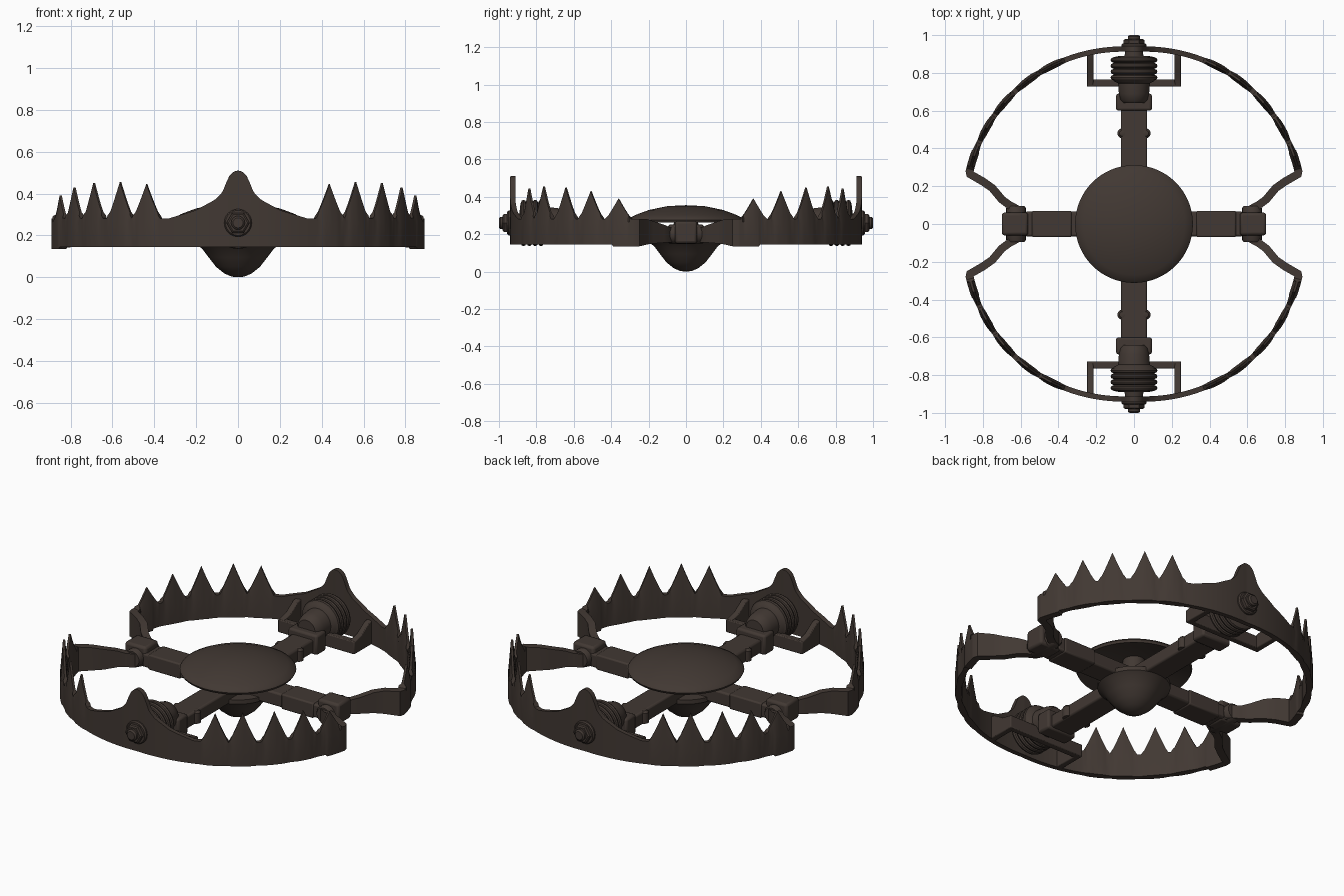
import bpy, bmesh, math
from mathutils import Vector

if "Cube" in bpy.data.objects:
    bpy.data.objects.remove(bpy.data.objects["Cube"])

iron = bpy.data.materials.new("dark brown iron")
iron.diffuse_color = (0.054, 0.040, 0.033, 1)
iron.use_nodes = True
iron.node_tree.nodes["Principled BSDF"].inputs["Base Color"].default_value = iron.diffuse_color
parts = []


def finish(name, bm, mirror=(False, False), bevel=0):
    bmesh.ops.recalc_face_normals(bm, faces=bm.faces)
    me = bpy.data.meshes.new(name)
    bm.to_mesh(me)
    bm.free()
    me.materials.append(iron)
    ob = bpy.data.objects.new(name, me)
    bpy.context.collection.objects.link(ob)
    if bevel:
        b = ob.modifiers.new("bevel", "BEVEL")
        b.width, b.segments = bevel, 2
    if any(mirror):
        m = ob.modifiers.new("mirror", "MIRROR")
        m.use_axis = (mirror[0], mirror[1], False)
    parts.append(ob)
    return ob


def prism(name, outline, x0, x1, mirror=(False, False), bevel=0.008):
    """Extrude a (y, z) outline along x."""
    bm = bmesh.new()
    f = bm.faces.new([bm.verts.new((x0, y, z)) for y, z in outline])
    r = bmesh.ops.extrude_face_region(bm, geom=[f])
    vs = [v for v in r["geom"] if isinstance(v, bmesh.types.BMVert)]
    bmesh.ops.translate(bm, verts=vs, vec=(x1 - x0, 0, 0))
    return finish(name, bm, mirror, bevel)


def box(name, x, y, z, mirror=(False, False), bevel=0.008):
    out = [(y[0], z[0]), (y[1], z[0]), (y[1], z[1]), (y[0], z[1])]
    return prism(name, out, x[0], x[1], mirror, bevel)


def lathe(name, prof, axis="Z", centre=(0, 0, 0), n=48, mirror=(False, False)):
    """Revolve a (radius, height) profile around an axis."""
    bm = bmesh.new()
    rings = []
    for r, h in prof:
        ring = []
        for i in range(n if r > 0 else 1):
            a = 2 * math.pi * i / n
            u, v = r * math.cos(a), r * math.sin(a)
            p = (u, v, h) if axis == "Z" else (u, h, v)
            ring.append(bm.verts.new(Vector(p) + Vector(centre)))
        rings.append(ring)
    for a, b in zip(rings, rings[1:]):
        for i in range(n):
            j = (i + 1) % n
            if len(a) == 1:
                bm.faces.new((a[0], b[i], b[j]))
            elif len(b) == 1:
                bm.faces.new((a[i], a[j], b[0]))
            else:
                bm.faces.new((a[i], a[j], b[j], b[i]))
    return finish(name, bm, mirror)


def lerp(table, x):
    for (a, p), (b, q) in zip(table, table[1:]):
        if x <= b:
            return p + (q - p) * max(0, x - a) / (b - a)
    return table[-1][1]


# jaws: one quarter band with teeth and centre lug, mirrored twice
teeth = [(62.5, .165), (53.5, .175), (43, .17), (33, .15), (23, .11)]
lug = [(0, .51), (.02, .505), (.04, .487), (.055, .455), (.075, .405),
       (.11, .37), (.2, .32), (.33, .28)]
path = []      # x, y, bottom, top, thickness, top thickness
for k in range(147):
    deg = 90 - k * .5
    t = k / 146
    r = .925 + .025 * math.sin(math.pi * t) - .012 * t
    x, y = r * math.cos(math.radians(deg)), r * math.sin(math.radians(deg))
    if k == 0:
        x = 0
    bite = max(h * max(0, 1 - abs(deg - d) / 4.6) ** 1.15 for d, h in teeth)
    top = max(lerp(lug, x), .28 + bite)
    end = deg < 25
    thick = .042 if end else .028 + min(bite, .08) * .12
    path.append((x, y, .135 if end else .145, top, thick,
                 .012 if bite > .02 else thick))
for x, y, b, t in [(.80, .225, .145, .28), (.75, .19, .15, .27), (.70, .13, .155, .25),
                   (.66, .10, .155, .235), (.62, .08, .155, .235), (.605, .05, .155, .235)]:
    path.append((x, y, b, t, .042, .042))
bm = bmesh.new()
loops = []
for i, (x, y, b, t, w, wt) in enumerate(path):
    p, q = path[max(i - 1, 0)], path[min(i + 1, len(path) - 1)]
    d = Vector((q[0] - p[0], q[1] - p[1])).normalized()
    n = Vector((-d.y, d.x)) if i else Vector((0, 1))
    m = min(.265, t - .01)
    loops.append([bm.verts.new((x + n.x * s * e / 2, y + n.y * s * e / 2, z))
                  for s, e, z in ((1, w, b), (1, w, m), (1, wt, t),
                                  (-1, wt, t), (-1, w, m), (-1, w, b))])
for a, c in zip(loops, loops[1:]):
    for i in range(6):
        j = (i + 1) % 6
        bm.faces.new((a[i], a[j], c[j], c[i]))
bm.faces.new(loops[-1])
finish("toothed_jaws", bm, (True, True))

# pressure plate: shallow domed shell, with post and rounded base below
plate = [(0, .355), (.1, .35), (.2, .329), (.27, .303), (.305, .285), (.312, .275),
         (.305, .262), (.26, .275), (.18, .3), (.09, .318), (0, .322)]
lathe("pressure_plate", plate, n=64)
lathe("plate_post", [(0, .2), (.07, .2), (.06, .325), (0, .325)])
lathe("base_dome", [(0, 0), (.03, .003), (.065, .018), (.105, .05), (.14, .095),
                    (.17, .135), (.195, .155), (.195, .18), (0, .18)])

# cross bars, with collars and side rivets
box("long_bar", (-.07, .07), (-.68, .68), (.155, .232), bevel=.01)
box("cross_bar", (-.58, .58), (-.065, .065), (.155, .235), bevel=.01)
box("cross_bar_sleeve", (.33, .54), (-.07, .07), (.15, .24), (True, False))
box("bar_collar", (-.095, .095), (.60, .69), (.145, .262), (False, True), .012)
lathe("bar_rivet_sides", [(0, -.085), (.02, -.08), (.028, -.07), (.028, .0), (0, .0)],
      "Y", (0, 0, 0), 16)
rivet = parts.pop()
bpy.data.objects.remove(rivet)
for sx in (-1, 1):
    for sy in (-1, 1):
        lathe("bar_rivet", [(0, .16), (.026, .16), (.026, .22), (.015, .232), (0, .235)],
              "Z", (sx * .062, sy * .48, 0), 16)

# jaw hinges at the ends of the cross bar
box("hinge_block", (.56, .70), (-.06, .06), (.15, .27), (True, False), .014)
lathe("hinge_pin", [(0, -.095), (.045, -.095), (.052, -.085), (.052, .085),
                    (.045, .095), (0, .095)], "Y", (.625, 0, .2), 20, (True, False))

# spring brackets inside the jaws
side = [(.735, .145), (.91, .145), (.92, .285), (.87, .28), (.80, .235), (.735, .22)]
prism("bracket_side", side, .215, .25, (True, True), .005)
box("bracket_rail", (-.25, .25), (.728, .765), (.145, .22), (False, True), .005)

# coil springs and their conical seats
coil = [(0, .64), (.055, .64), (.07, .655), (.08, .69), (.085, .745), (.105, .755)]
for i in range(4):
    y = .76 + i * .031
    coil += [(.108, y), (.12, y + .006), (.124, y + .015), (.12, y + .025), (.108, y + .03)]
coil += [(.085, .888), (.05, .89), (.045, .93), (0, .93)]
lathe("coil_spring", coil, "Y", (0, 0, .26), 40, (False, True))

# outer bolts through the jaws
lathe("bolt_washer", [(0, .93), (.066, .93), (.066, .948), (.06, .956), (0, .956)],
      "Y", (0, 0, .26), 32, (False, True))
lathe("bolt_nut", [(0, .95), (.055, .95), (.055, .974), (.046, .98), (0, .98)],
      "Y", (0, 0, .26), 6, (False, True))
lathe("bolt_tip", [(0, .97), (.033, .97), (.033, .992), (.024, 1.0), (0, 1.0)],
      "Y", (0, 0, .26), 20, (False, True))

# smooth shading with sharp edges kept
bpy.ops.object.select_all(action="DESELECT")
for ob in parts:
    ob.select_set(True)
bpy.context.view_layer.objects.active = parts[0]
bpy.ops.object.shade_smooth_by_angle(angle=math.radians(35))
